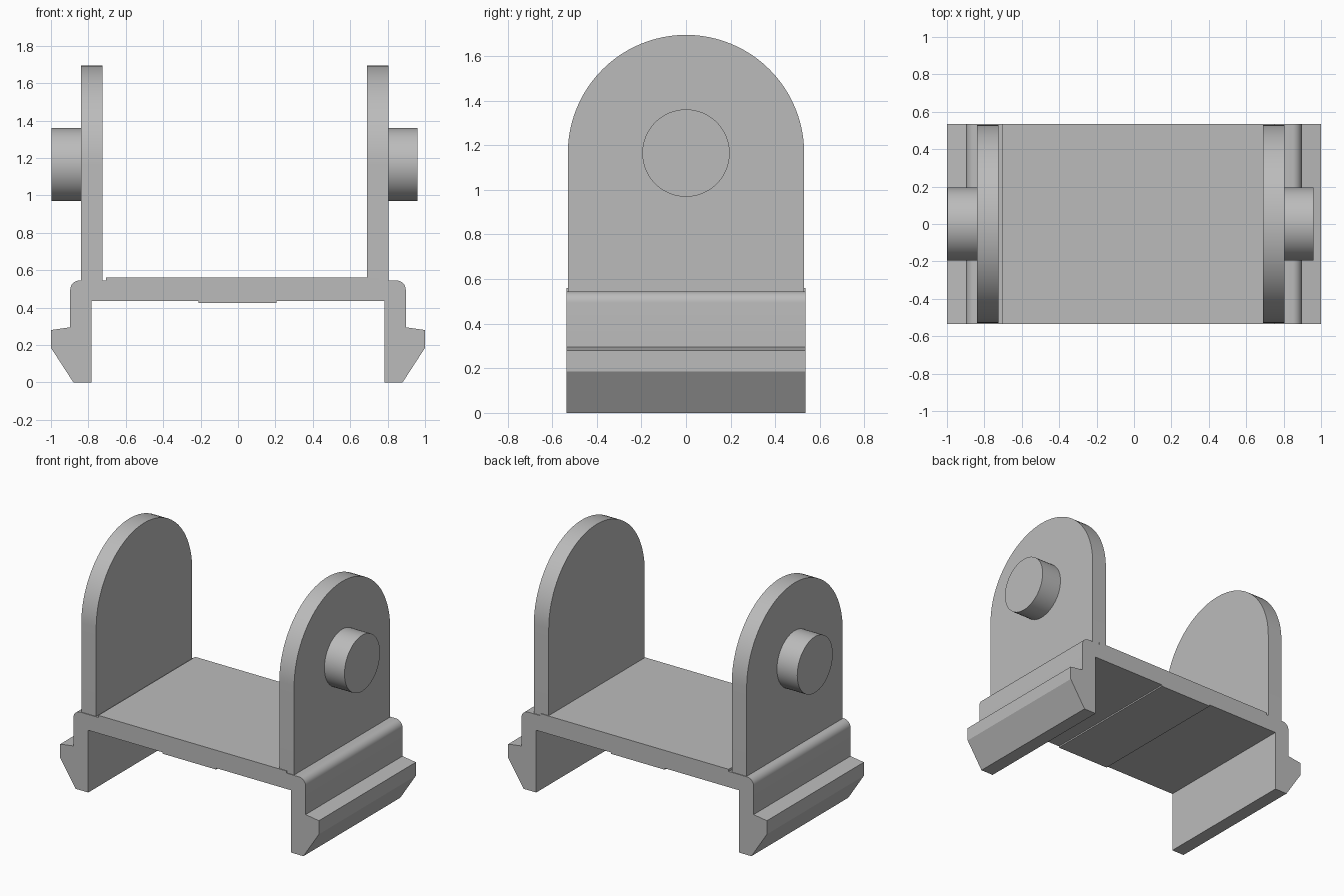
import bpy, bmesh
from math import sin, cos, pi, radians
from mathutils import Vector

cube = bpy.data.objects.get("Cube")
if cube:
    bpy.data.objects.remove(cube, do_unlink=True)

grey = bpy.data.materials.new("light grey plastic")
grey.use_nodes = True
colour = (0.5, 0.5, 0.5, 1)
grey.diffuse_color = colour
grey.node_tree.nodes["Principled BSDF"].inputs["Base Color"].default_value = colour


def arc(cx, cy, r, a0, a1, n):
    """Points on an arc, angles in degrees."""
    angles = [radians(a0 + (a1 - a0) * i / n) for i in range(n + 1)]
    return [(cx + r * cos(a), cy + r * sin(a)) for a in angles]


def extrude(name, points, axis, start, end):
    """Extrude a flat profile along x (points are y, z) or y (points are x, z)."""
    place = (lambda p: (start, *p)) if axis == "x" else (lambda p: (p[0], start, p[1]))
    step = Vector((end - start, 0, 0) if axis == "x" else (0, end - start, 0))
    bm = bmesh.new()
    face = bm.faces.new([bm.verts.new(place(p)) for p in points])
    new = bmesh.ops.extrude_face_region(bm, geom=[face])["geom"]
    bmesh.ops.translate(bm, vec=step, verts=[g for g in new if isinstance(g, bmesh.types.BMVert)])
    bmesh.ops.recalc_face_normals(bm, faces=bm.faces)
    mesh = bpy.data.meshes.new(name)
    bm.to_mesh(mesh)
    bm.free()
    mesh.materials.append(grey)
    obj = bpy.data.objects.new(name, mesh)
    bpy.context.collection.objects.link(obj)
    bpy.ops.object.select_all(action="DESELECT")
    obj.select_set(True)
    bpy.context.view_layer.objects.active = obj
    bpy.ops.object.shade_smooth_by_angle(angle=radians(30))
    return obj


# Base: bridge with a raised top, a shallow pad below and a barbed snap leg each side
half_depth = 0.535
leg = [(0.783, 0.435), (0.783, 0), (0.88, 0), (1, 0.185), (1, 0.28), (0.897, 0.295)]
leg += arc(0.847, 0.495, 0.05, 0, 90, 8)
right_leg = [(-x, z) for x, z in reversed(leg)]
top = [(0.75, 0.545), (0.75, 0.56), (-0.705, 0.56), (-0.705, 0.545)]
pad = [(-0.21, 0.435), (-0.21, 0.425), (0.205, 0.425), (0.205, 0.435)]
extrude("clip_base", leg + top + right_leg + pad, "y", -half_depth, half_depth)

# Upright arms with round tops, each carrying an outward pivot peg
pivot, radius = 1.165, 0.53
arm = [(-radius, 0.5), (radius, 0.5)] + arc(0, pivot, radius, 0, 180, 48)
peg = arc(0, pivot, 0.196, 0, 360, 48)[:-1]
for side, inner, outer, tip in (("right", -0.725, -0.84, -0.997), ("left", 0.69, 0.805, 0.96)):
    extrude(side + "_arm", arm, "x", inner, outer)
    extrude(side + "_pivot_peg", peg, "x", (inner + outer) / 2, tip)
